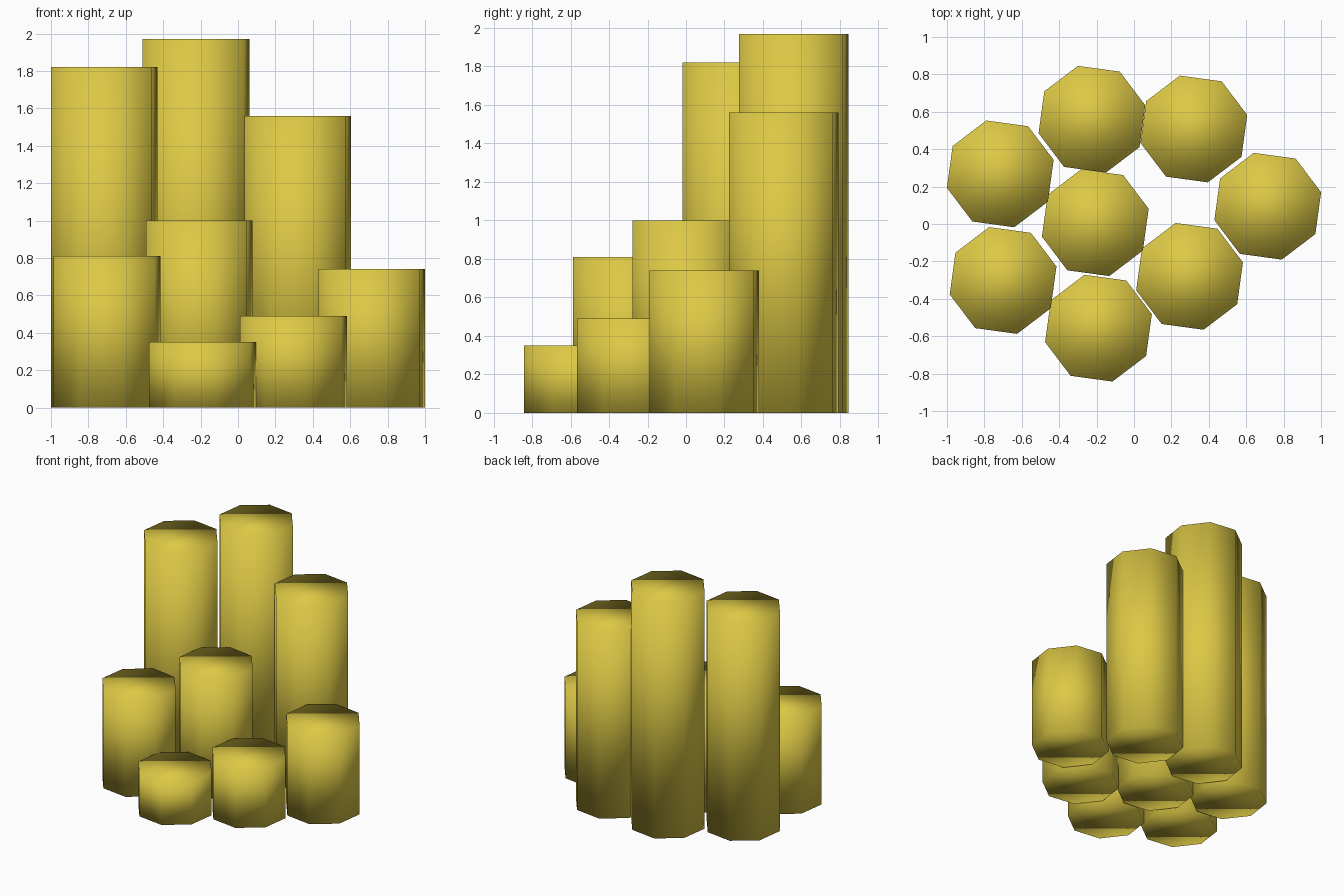
import bpy, math

if "Cube" in bpy.data.objects:
    bpy.data.objects.remove(bpy.data.objects["Cube"])

# Shared golden material
mat = bpy.data.materials.new("golden_stone")
mat.diffuse_color = (0.72, 0.58, 0.06, 1)
mat.use_nodes = True
mat.node_tree.nodes["Principled BSDF"].inputs["Base Color"].default_value = mat.diffuse_color

RADIUS = 0.295
TURN = math.radians(14.7 - 22.5 + 22.5)


def column(name, x, y, height):
    """Eight-sided column standing on the ground, smooth shaded."""
    bpy.ops.mesh.primitive_cylinder_add(
        vertices=8, radius=RADIUS, depth=height,
        location=(x, y, height / 2), rotation=(0, 0, TURN))
    ob = bpy.context.object
    ob.name = name
    ob.data.materials.append(mat)
    bpy.ops.object.shade_smooth()


# Cluster of columns: centre x, centre y, height
columns = {
    "column_back_tallest": (-0.225, 0.56, 1.97),
    "column_back_left": (-0.715, 0.268, 1.82),
    "column_back_right": (0.32, 0.508, 1.56),
    "column_right": (0.715, 0.095, 0.74),
    "column_front_right": (0.297, -0.28, 0.49),
    "column_middle": (-0.207, 0.007, 1.0),
    "column_front_left": (-0.70, -0.302, 0.81),
    "column_front_shortest": (-0.19, -0.557, 0.35),
}
for name, (x, y, h) in columns.items():
    column(name, x, y, h)
